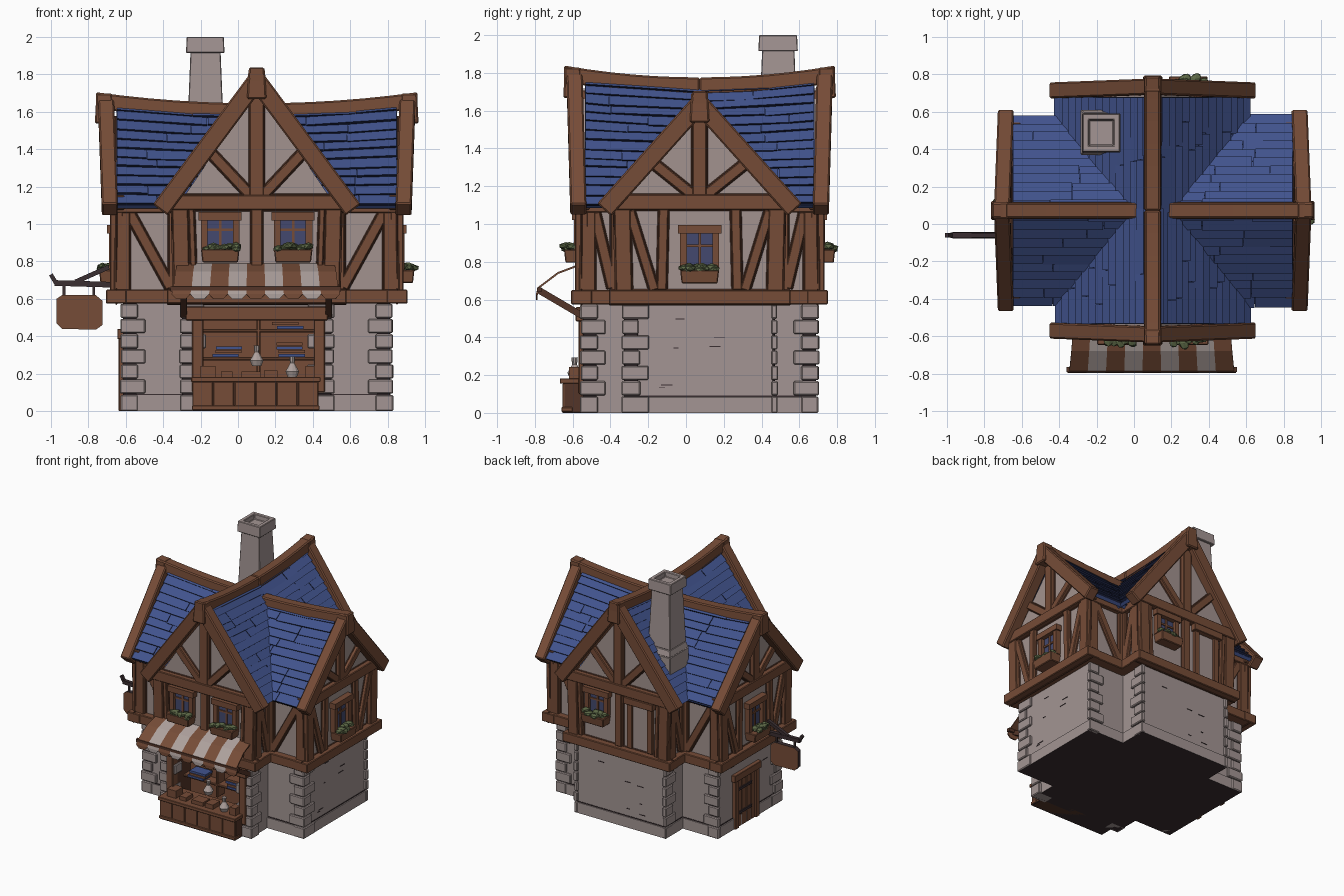
import bpy, bmesh, math, random
from mathutils import Matrix, Vector

if "Cube" in bpy.data.objects:
    bpy.data.objects.remove(bpy.data.objects["Cube"])
random.seed(4)

def mat(name, *srgb):
    m = bpy.data.materials.new(name)
    m.diffuse_color = [((c / 255 + .055) / 1.055) ** 2.4 for c in srgb] + [1]
    m.use_nodes = True
    m.node_tree.nodes["Principled BSDF"].inputs["Base Color"].default_value = m.diffuse_color
    return m
PLASTER, STONE = mat("plaster", 162, 146, 142), mat("stone", 163, 149, 147)
WOOD, DARKWOOD = mat("wood", 118, 76, 55), mat("dark wood", 84, 53, 40)
BLUE, LINE = mat("roof blue", 65, 83, 141), mat("roof gap", 27, 33, 62)
LEAF, GLASS = mat("leaf green", 92, 104, 70), mat("glass", 68, 73, 110)
CLOTH, IRON = mat("pale cloth", 174, 161, 157), mat("dark iron", 58, 46, 49)

CENTRE = Matrix.Translation((.1, .072, 0))

def finish(name, bm, mats, M=Matrix(), bevel=0):
    bmesh.ops.recalc_face_normals(bm, faces=bm.faces)
    me = bpy.data.meshes.new(name)
    bm.to_mesh(me)
    bm.free()
    for m in mats:
        me.materials.append(m)
    ob = bpy.data.objects.new(name, me)
    bpy.context.collection.objects.link(ob)
    ob.matrix_world = M
    if bevel:
        b = ob.modifiers.new("bevel", 'BEVEL')
        b.width, b.segments = bevel, 1
    return ob

def hexa(bm, pts, mi=0, rest=None):
    v = [bm.verts.new(p) for p in pts]
    out = []
    for k, f in enumerate(((4, 5, 6, 7), (0, 3, 2, 1), (0, 1, 5, 4), (1, 2, 6, 5), (2, 3, 7, 6), (3, 0, 4, 7))):
        face = bm.faces.new([v[i] for i in f])
        face.material_index = mi if k == 0 or rest is None else rest
        out.append(face)
    return out

def box(bm, x0, x1, y0, y1, z0, z1, mi=0, taper=0):
    t = taper
    return hexa(bm, [(x0, y0, z0), (x1, y0, z0), (x1, y1, z0), (x0, y1, z0),
                     (x0 + t, y0 + t, z1), (x1 - t, y0 + t, z1), (x1 - t, y1 - t, z1), (x0 + t, y1 - t, z1)], mi)

def beam(bm, p, q, w, d, n=(0, 1, 0), mi=0, outline=False):
    p, q, n = Vector(p), Vector(q), Vector(n)
    s = (q - p).cross(n).normalized()
    corners = lambda c, a, b: [c - s * a - n * b, c + s * a - n * b, c + s * a + n * b, c - s * a + n * b]
    hexa(bm, corners(p, w / 2, d / 2) + corners(q, w / 2, d / 2), mi)
    if outline:  # thin dark edge lying on the plaster
        hexa(bm, corners(p, w / 2 + .007, .005) + corners(q, w / 2 + .007, .005), 1)

def leaves(bm, x, y, z, w):
    for i in range(11):
        M = Matrix.Translation((x + random.uniform(-w, w), y + random.uniform(-.025, .025), z + random.uniform(-.01, .012)))
        M = M @ Matrix.Rotation(random.uniform(0, 3), 4, 'Z') @ Matrix.Diagonal((1.4, 1, .7, 1))
        bmesh.ops.create_icosphere(bm, subdivisions=1, radius=random.uniform(.022, .032), matrix=M)

def window(label, M, cx, face, z0, z1, w):
    h, f = w / 2, -face
    bm = bmesh.new()
    box(bm, cx - h, cx + h, f - .012, f, z0, z1, 1)
    for s in (-1, 1):
        box(bm, cx + s * h - .018, cx + s * h + .018, f - .04, f, z0, z1)
    box(bm, cx - h - .03, cx + h + .03, f - .05, f, z1 - .02, z1 + .025)
    box(bm, cx - .007, cx + .007, f - .02, f, z0, z1)
    zm = z0 + .6 * (z1 - z0)
    box(bm, cx - h, cx + h, f - .02, f, zm - .007, zm + .007)
    finish(label + "_window", bm, [WOOD, GLASS], M)
    bm = bmesh.new()
    box(bm, cx - h - .01, cx + h + .01, f - .085, f, z0 - .07, z0, 0, -.008)
    finish(label + "_planter", bm, [WOOD], M, .005)
    bm = bmesh.new()
    leaves(bm, cx, f - .06, z0 + .01, h)
    finish(label + "_plants", bm, [LEAF], M)

def wing(label, angle, stone_d, wall_d, tile_d, ridge_z, rows, ex):
    M = CENTRE @ Matrix.Rotation(math.radians(angle), 4, 'Z')
    sh, hw, ez = .395, .42, 1.1
    # stone ground floor, with an open niche for the shop at the front
    bm = bmesh.new()
    if label == "front":
        box(bm, -sh, sh, -.4, 0, 0, .6)
        box(bm, -sh, -.3, -stone_d, -.38, 0, .6)
        box(bm, .32, sh, -stone_d, -.38, 0, .6)
        box(bm, -.3, .32, -stone_d, -.38, .5, .6)
        box(bm, -.3, .32, -stone_d, -.38, 0, .006, 1)
    else:
        box(bm, -sh, sh, -stone_d, 0, 0, .6)
        box(bm, -sh - .012, sh + .012, -stone_d - .012, 0, 0, .085)
        box(bm, -sh - .004, sh + .004, -stone_d - .004, 0, .08, .091, 1)
        for i in range(6):  # short cracks between stones
            x, z, l = random.uniform(-.26, .2), random.uniform(.12, .54), random.uniform(.02, .06)
            box(bm, x, x + l, -stone_d - .003, -stone_d, z, z + .005, 1)
    for f in bm.faces:  # dark underside
        if max(v.co.z for v in f.verts) < .001:
            f.material_index = 1
    finish(label + "_stone_wall", bm, [STONE, IRON], M)
    # corner stones; those at the back only show on the flanks
    bm = bmesh.new()
    for s in (-1, 1):
        rear = label == "back" or (label, s) in (("right", 1), ("left", -1))
        a, b = sorted((s * (sh + .004), s * (sh - (.01 if rear else .07))))
        box(bm, a, b, -stone_d - .004, -stone_d + .07, 0, .58, 1)
        for i in range(7):
            z0, z1 = (0, .087) if i == 0 else (.093 + (i - 1) * .081, .093 + i * .081 - .006)
            lx, ly = (.12, .075) if i % 2 == 0 else (.08, .115)
            lx = .015 if rear else lx + random.uniform(-.01, .01)
            o = random.uniform(.014, .022)
            a, b = sorted((s * (sh + o), s * (sh - lx)))
            box(bm, a, b, -stone_d - o, -stone_d + ly, z0, z1)
    finish(label + "_corner_stones", bm, [STONE, IRON], M, .006)
    # plaster upper floor and gable
    bm = bmesh.new()
    prof = [(-hw, .6), (hw, .6), (hw, ez), (0, ridge_z - .02), (-hw, ez)]
    f = bm.faces.new([bm.verts.new((x, -wall_d, z)) for x, z in prof])
    ext = bmesh.ops.extrude_face_region(bm, geom=[f])["geom"]
    bmesh.ops.translate(bm, vec=(0, wall_d, 0), verts=[g for g in ext if isinstance(g, bmesh.types.BMVert)])
    finish(label + "_plaster_wall", bm, [PLASTER], M)
    # timber frame on the gable face and on both flanks
    bm = bmesh.new()
    y = -wall_d
    T = lambda x0, z0, x1, z1, w, d=.06: beam(bm, (x0, y, z0), (x1, y, z1), w, d, outline=True)
    T(-.48, .612, .48, .612, .075, .11)
    T(-.47, 1.115, .47, 1.115, .08, .085)
    T(0, 1.13, 0, ridge_z - .03, .075, .07)
    side_wing = label in ("left", "right")
    if not side_wing:
        T(0, .65, 0, 1.09, .06)
    for s in (-1, 1):
        T(s * .40, .64, s * .41, 1.09, .085, .07)
        k = (ridge_z - 1.1) / .65
        T(s * .03, 1.15, s * .25, 1.1 + .29 * k, .055)
        if side_wing:
            T(s * .2, .65, s * .19, 1.09, .05)
            T(s * .24, .65, s * .37, 1.07, .05)
        else:
            T(s * .335, .65, s * .35, 1.09, .03)
        X, n = s * hw, (1, 0, 0)
        beam(bm, (X, y - .05, .612), (X, -.4, .612), .075, .11, n)
        beam(bm, (X, y - .02, 1.09), (X, -.4, 1.09), .06, .07, n)
        beam(bm, (X, y + .03, .64), (X, y + .03, 1.09), .085, .06, n, 0, True)
        beam(bm, (X, y + .07, 1.06), (X, -.46, .66), .055, .05, n, 0, True)
        beam(bm, (X, -.445, .64), (X, -.445, 1.09), .05, .05, n, 0, True)
    finish(label + "_timber_frame", bm, [WOOD, DARKWOOD], M, .006)
    # roof deck with overlapping shingles; the ridge sweeps up to the gable
    rz = lambda yy: ridge_z + .045 * (yy / tile_d) ** 2
    S = lambda s, t, yy: Vector((s * ex * (1 - t), yy, ez + (rz(yy) - ez) * t))
    bm = bmesh.new()
    for s in (-1, 1):
        n = Vector((s * (ridge_z - ez), 0, ex)).normalized()
        for i in range(4):
            a, b = -tile_d * i / 4, -tile_d * (i + 1) / 4
            c = [S(s, 0, a), S(s, 0, b), S(s, 1, b), S(s, 1, a)]
            hexa(bm, [p - n * .025 for p in c] + c, 0)
        for r in range(rows):
            yy = .01
            while yy > -tile_d:
                yb = max(-tile_d, yy - random.uniform(.25, .6))
                if yb + tile_d < .1:
                    yb = -tile_d
                t0 = r / rows + random.uniform(-.01, .008)
                t1 = min(1, (r + 1) / rows + .02)
                c = [S(s, t0, yy), S(s, t0, yb + .003), S(s, t1, yb + .003), S(s, t1, yy)]
                h = random.uniform(.014, .021)
                hexa(bm, c + [p + n * l for p, l in zip(c, (h, h, .003, .003))], 0, 1)
                yy = yb
    finish(label + "_roof_shingles", bm, [BLUE, LINE], M)
    # barge boards and swept ridge beam
    bm = bmesh.new()
    for s in (-1, 1):
        beam(bm, (s * (ex + .005), -tile_d - .035, ez - .025), (0, -tile_d - .055, rz(tile_d) - .015), .1, .085)
    rings = []
    for i in range(7):
        a = -(tile_d + .11) * i / 6
        rings.append([bm.verts.new((x, a, rz(a) + z)) for x, z in ((-.047, -.05), (.047, -.05), (.04, .038), (-.04, .038))])
    for p, q in zip(rings, rings[1:]):
        for k in range(4):
            bm.faces.new((p[k], p[k - 1], q[k - 1], q[k]))
    bm.faces.new(rings[0])
    bm.faces.new(rings[-1])
    e = -tile_d - .115
    box(bm, -.052, .052, e, e + .1, ridge_z - .07, ridge_z + .09, 0, .008)
    finish(label + "_roof_beams", bm, [WOOD], M, .008)
    return M

A = dict(stone_d=.613, wall_d=.625, tile_d=.607, ridge_z=1.738, rows=14, ex=.51)
B = dict(stone_d=.71, wall_d=.75, tile_d=.75, ridge_z=1.607, rows=11, ex=.5)
front, back = wing("front", 0, **A), wing("back", 180, **A)
right, left = wing("right", 90, **B), wing("left", 270, **B)
window("front_left", front, -.195, .625, .865, 1.04, .17)
window("front_right", front, .195, .625, .865, 1.04, .17)
window("back", back, -.19, .625, .865, 1.04, .17)
window("right", right, 0, .75, .755, .97, .17)
window("left", left, 0, .75, .755, .97, .17)

# shuttered panel on the back, plank door on the left
for label, M, cx, f, z0, z1, h, fill in (("back_panel", back, .19, .625, .66, 1.03, .09, 2), ("side_door", left, -.05, .71, 0, .395, .13, 1)):
    d = .035 if fill == 1 else .05
    bm = bmesh.new()
    box(bm, cx - h, cx + h, -f - .009, -f, z0, z1, fill)
    for s in (-1, 1):
        beam(bm, (cx + s * h, -f - .005, z0), (cx + s * h, -f - .005, z1), .045, .045)
    box(bm, cx - h - .04, cx + h + .04, -f - d, -f, z1 - .01, z1 + .045)
    if fill == 1:
        for i in range(4):
            x = cx - .115 + i * .06
            box(bm, x, x + .053, -f - .014, -f, z0, z1)
        for z in (.1, .29):
            box(bm, cx - h, cx + .07, -f - .02, -f, z, z + .025, 3)
    finish(label, bm, [WOOD, DARKWOOD, PLASTER, IRON], M, .003)

# chimney with hollow cap
bm = bmesh.new()
box(bm, -.285, -.065, .37, .61, 1.05, 1.42)
box(bm, -.285, -.065, .37, .61, 1.42, 1.47, 0, .015)
box(bm, -.272, -.075, .385, .592, 1.47, 1.92, 0, .018)
cap = box(bm, -.278, -.072, .383, .592, 1.915, 2.0, 0, .004)[0]
bm.normal_update()
bmesh.ops.inset_individual(bm, faces=[cap], thickness=.045)
bm.normal_update()
bmesh.ops.inset_individual(bm, faces=[cap], thickness=.003, depth=-.04)
finish("chimney", bm, [STONE], Matrix(), .004)

# shop niche: lining, shelves, frame
bm = bmesh.new()
box(bm, -.2, .42, -.345, -.32, .006, .5)
for x in (-.2, .405):
    box(bm, x, x + .015, -.54, -.31, .006, .5, 1)
for z in (.27, .42):
    box(bm, -.19, .41, -.43, -.33, z, z + .018)
box(bm, .1, .12, -.43, -.33, .18, .5)
for x in (-.215, .435):
    box(bm, x - .03, x + .03, -.568, -.5, .1, .5)
box(bm, -.28, .48, -.585, -.5, .485, .56)
finish("shop_frame", bm, [WOOD, DARKWOOD], Matrix(), .005)
# counter
bm = bmesh.new()
box(bm, -.24, .43, -.645, -.5, 0, .16, 1)
box(bm, -.242, .432, -.655, -.5, 0, .006, 2)
for i in range(6):
    x = -.243 + i * .113
    box(bm, x, x + .107, -.653, -.6, .02, .155)
box(bm, -.25, .44, -.668, -.44, .155, .182)
box(bm, -.245, .435, -.66, -.6, .006, .03)
finish("shop_counter", bm, [WOOD, DARKWOOD, IRON], Matrix(), .003)
# goods: books, crates and bottles
bm = bmesh.new()
for x, z, n in ((-.13, .29, 3), (.2, .29, 4), (.19, .44, 2)):
    for i in range(n):
        o = random.uniform(-.01, .02)
        box(bm, x + o, x + .14 + o, -.45, -.36, z + i * .02, z + i * .02 + .016, i % 2)
for x, w, h in ((-.2, .08, .06), (-.09, .06, .03), (.02, .1, .03), (.14, .07, .035), (.36, .05, .06)):
    box(bm, x, x + w, -.62, -.53, .182, .182 + h, 1)
finish("shop_goods", bm, [BLUE, WOOD])
bm = bmesh.new()
for x, y, z in ((.1, -.52, .24), (.29, -.59, .182)):
    for r1, r2, h0, h1 in ((.025, .038, 0, .03), (.038, .012, .03, .075), (.013, .017, .075, .11)):
        bmesh.ops.create_cone(bm, cap_ends=True, segments=10, radius1=r1, radius2=r2, depth=h1 - h0,
                              matrix=Matrix.Translation((x, y, z + (h0 + h1) / 2)))
finish("shop_bottles", bm, [CLOTH])

# striped awning with hanging tongues
bm = bmesh.new()
prof = [(-.56, .79), (-.68, .745), (-.785, .665), (-.795, .625)]
N = 9
for i in range(N):
    X = lambda k, j: .095 + (k / N - .5) * (.84 + .02 * j)
    for j in range(4):
        if j < 3:
            (y0, z0), (y1, z1) = prof[j:j + 2]
            pts = [(X(i, j), y0, z0), (X(i + 1, j), y0, z0), (X(i + 1, j + 1), y1, z1), (X(i, j + 1), y1, z1)]
        else:
            pts = [(X(i, 3), -.795, .625), (X(i + 1, 3), -.795, .625), (X(i + .75, 3), -.795, .598), (X(i + .25, 3), -.795, .598)]
        f = bm.faces.new([bm.verts.new(p) for p in pts])
        f.material_index = i % 2
bmesh.ops.remove_doubles(bm, verts=bm.verts, dist=.0005)
finish("awning", bm, [WOOD, CLOTH]).modifiers.new("thick", 'SOLIDIFY').thickness = .01
bm = bmesh.new()
for x in (-.29, .485):
    beam(bm, (x, -.78, .65), (x, -.55, .515), .035, .035, (1, 0, 0))
box(bm, -.36, .55, -.79, -.765, .64, .665)
finish("awning_braces", bm, [DARKWOOD])

# hanging sign on an iron-bound bracket
bm = bmesh.new()
yc = -.06
for p, q, w in (((-.66, .675), (-.98, .685), .03), ((-.97, .68), (-1.0, .73), .022), ((-.69, .77), (-.87, .69), .025),
                ((-.93, .6), (-.93, .68), .014), ((-.77, .6), (-.77, .68), .014)):
    beam(bm, (p[0], yc, p[1]), (q[0], yc, q[1]), w, w)
finish("sign_bracket", bm, [IRON])
bm = bmesh.new()
prof = [(-.97, .47), (-.94, .44), (-.76, .435), (-.725, .46), (-.725, .59), (-.76, .62), (-.94, .62), (-.97, .6)]
f = bm.faces.new([bm.verts.new((x, yc - .018, z)) for x, z in prof])
ext = bmesh.ops.extrude_face_region(bm, geom=[f])["geom"]
bmesh.ops.translate(bm, vec=(0, .036, 0), verts=[g for g in ext if isinstance(g, bmesh.types.BMVert)])
for f in bm.faces:  # dark rim, wooden board
    f.material_index = 0 if len(f.verts) == 8 else 1
finish("hanging_sign", bm, [WOOD, IRON])
